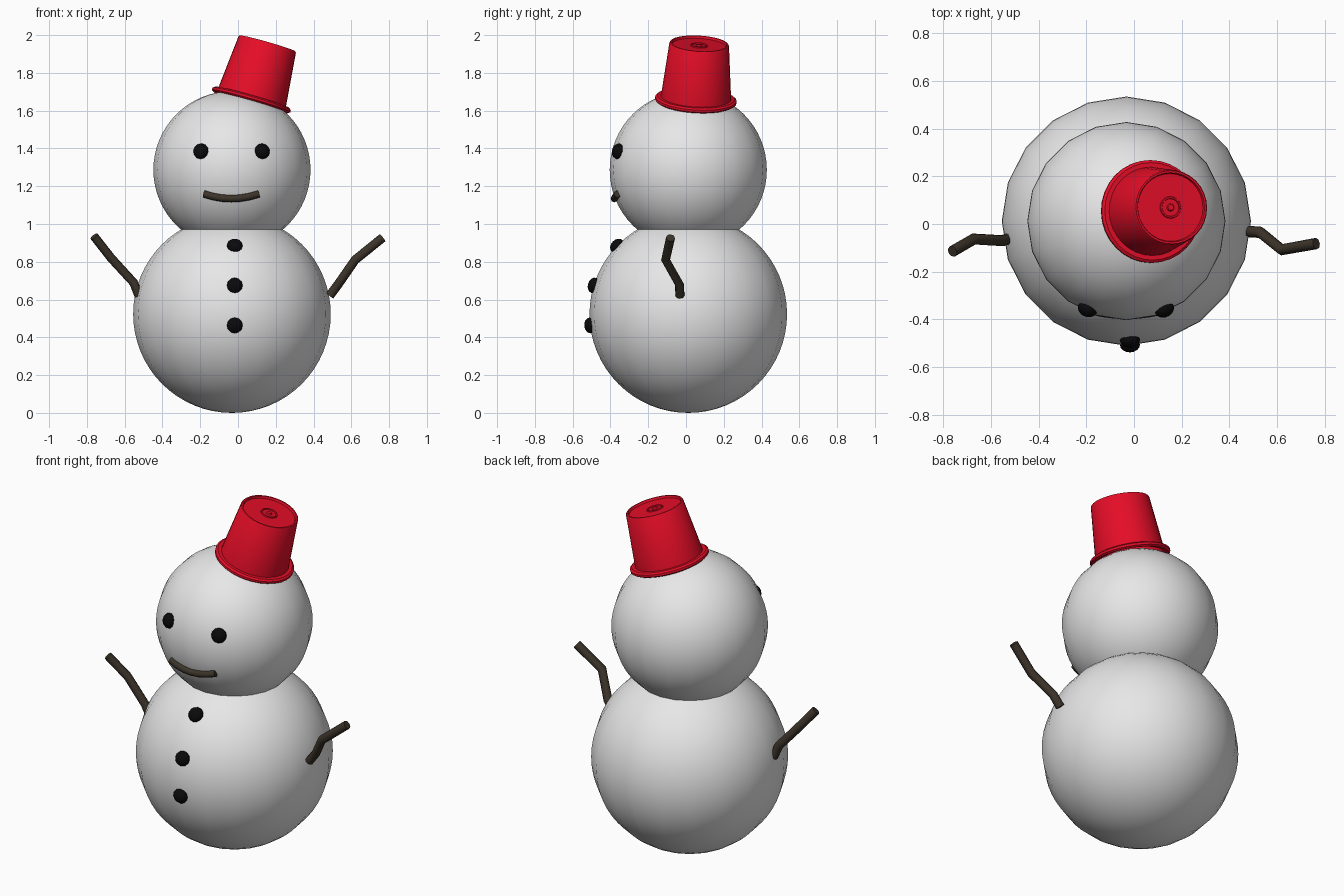
import bpy, bmesh, math
from mathutils import Vector

default = bpy.data.objects.get("Cube")
if default:
    bpy.data.objects.remove(default, do_unlink=True)


def material(name, rgb, rough=0.6):
    m = bpy.data.materials.new(name)
    m.use_nodes = True
    m.diffuse_color = (*rgb, 1)
    bsdf = m.node_tree.nodes["Principled BSDF"]
    bsdf.inputs["Base Color"].default_value = (*rgb, 1)
    bsdf.inputs["Roughness"].default_value = rough
    return m


snow = material("snow white", (0.8, 0.8, 0.8))
coal = material("coal black", (0.003, 0.003, 0.003))
wood = material("twig brown", (0.045, 0.034, 0.023))
red = material("bucket red", (0.78, 0.004, 0.02))


def finish(obj, mat, angle):
    obj.data.materials.clear()
    obj.data.materials.append(mat)
    bpy.ops.object.select_all(action='DESELECT')
    obj.select_set(True)
    bpy.context.view_layer.objects.active = obj
    bpy.ops.object.shade_smooth_by_angle(angle=math.radians(angle))
    return obj


def ball(name, centre, radius, mat, segments=20, rings=32):
    bpy.ops.mesh.primitive_uv_sphere_add(
        segments=segments, ring_count=rings, radius=radius, location=centre)
    obj = bpy.context.object
    obj.name = name
    return finish(obj, mat, 60)


def lump(name, x, z, centre, radius):
    """Flattened coal lump pressed into the front of a snowball."""
    c = Vector(centre)
    dx, dz = x - c.x, z - c.z
    normal = Vector((dx, -math.sqrt(radius**2 - dx**2 - dz**2), dz))
    obj = ball(name, c + normal, 0.042, coal, 12, 8)
    obj.scale = (1, 1, 0.75)
    obj.rotation_euler = normal.to_track_quat('Z', 'Y').to_euler()


def twig(name, points, radius):
    """Round stick with flat ends that follows a bent path."""
    curve = bpy.data.curves.new(name, 'CURVE')
    curve.dimensions = '3D'
    curve.bevel_depth = radius
    curve.bevel_resolution = 2
    curve.use_fill_caps = True
    spline = curve.splines.new('POLY')
    spline.points.add(len(points) - 1)
    for p, co in zip(spline.points, points):
        p.co = (*co, 1)
    temp = bpy.data.objects.new(name + " path", curve)
    bpy.context.collection.objects.link(temp)
    bpy.context.view_layer.update()
    mesh = bpy.data.meshes.new_from_object(
        temp.evaluated_get(bpy.context.evaluated_depsgraph_get()))
    bpy.data.objects.remove(temp, do_unlink=True)
    obj = bpy.data.objects.new(name, mesh)
    bpy.context.collection.objects.link(obj)
    finish(obj, wood, 50)


def lathe(name, profile, base, tip, mat, steps=32):
    """Spin a (radius, height) profile about the axis from base to tip."""
    bm = bmesh.new()
    verts = [bm.verts.new((r, 0, h)) for r, h in profile]
    edges = [bm.edges.new(pair) for pair in zip(verts, verts[1:])]
    bmesh.ops.spin(bm, geom=verts + edges, axis=(0, 0, 1), cent=(0, 0, 0),
                   angle=math.tau, steps=steps)
    bmesh.ops.remove_doubles(bm, verts=bm.verts, dist=0.0001)
    bmesh.ops.recalc_face_normals(bm, faces=bm.faces)
    mesh = bpy.data.meshes.new(name)
    bm.to_mesh(mesh)
    bm.free()
    obj = bpy.data.objects.new(name, mesh)
    bpy.context.collection.objects.link(obj)
    obj.location = base
    axis = Vector(tip) - Vector(base)
    obj.rotation_euler = axis.to_track_quat('Z', 'Y').to_euler()
    finish(obj, mat, 35)


# Snowballs
body_c, body_r = (-0.032, 0.012, 0.523), 0.523
head_c, head_r = (-0.032, 0.012, 1.287), 0.416
ball("body", body_c, body_r, snow)
ball("head", head_c, head_r, snow)

# Coal eyes and buttons
lump("right_eye", -0.196, 1.385, head_c, head_r)
lump("left_eye", 0.128, 1.385, head_c, head_r)
for label, z in (("top", 0.885), ("middle", 0.675), ("bottom", 0.463)):
    lump(label + "_button", -0.017, z, body_c, body_r)

# Curved twig mouth lying on the head surface
mouth = []
for i in range(7):
    t = i / 3 - 1
    x, z = -0.035 + 0.145 * t, 1.134 + 0.025 * t * t
    dx, dz = x - head_c[0], z - head_c[2]
    y = head_c[1] - math.sqrt((head_r + 0.005)**2 - dx**2 - dz**2)
    mouth.append((x, y, z))
twig("mouth", mouth, 0.019)

# Bent twig arms
twig("left_arm", [(0.485, -0.032, 0.62), (0.53, -0.035, 0.68),
                  (0.62, -0.108, 0.81), (0.765, -0.082, 0.927)], 0.024)
twig("right_arm", [(-0.525, -0.062, 0.62), (-0.553, -0.07, 0.69),
                   (-0.672, -0.063, 0.82), (-0.762, -0.115, 0.935)], 0.024)

# Tilted bucket hat: hollow inside, rolled lip, recessed base with rings
bucket = [(0, 0.285), (0.145, 0.285), (0.178, 0.0), (0.205, -0.008),
          (0.216, 0.0), (0.216, 0.012), (0.205, 0.02), (0.186, 0.02),
          (0.158, 0.312), (0.154, 0.317), (0.146, 0.317), (0.142, 0.305),
          (0.046, 0.305), (0.044, 0.31), (0.038, 0.31), (0.036, 0.305),
          (0.016, 0.305), (0.012, 0.312), (0, 0.312)]
lathe("bucket_hat", bucket, (0.069, 0.052, 1.651), (0.156, 0.07, 1.955), red)
